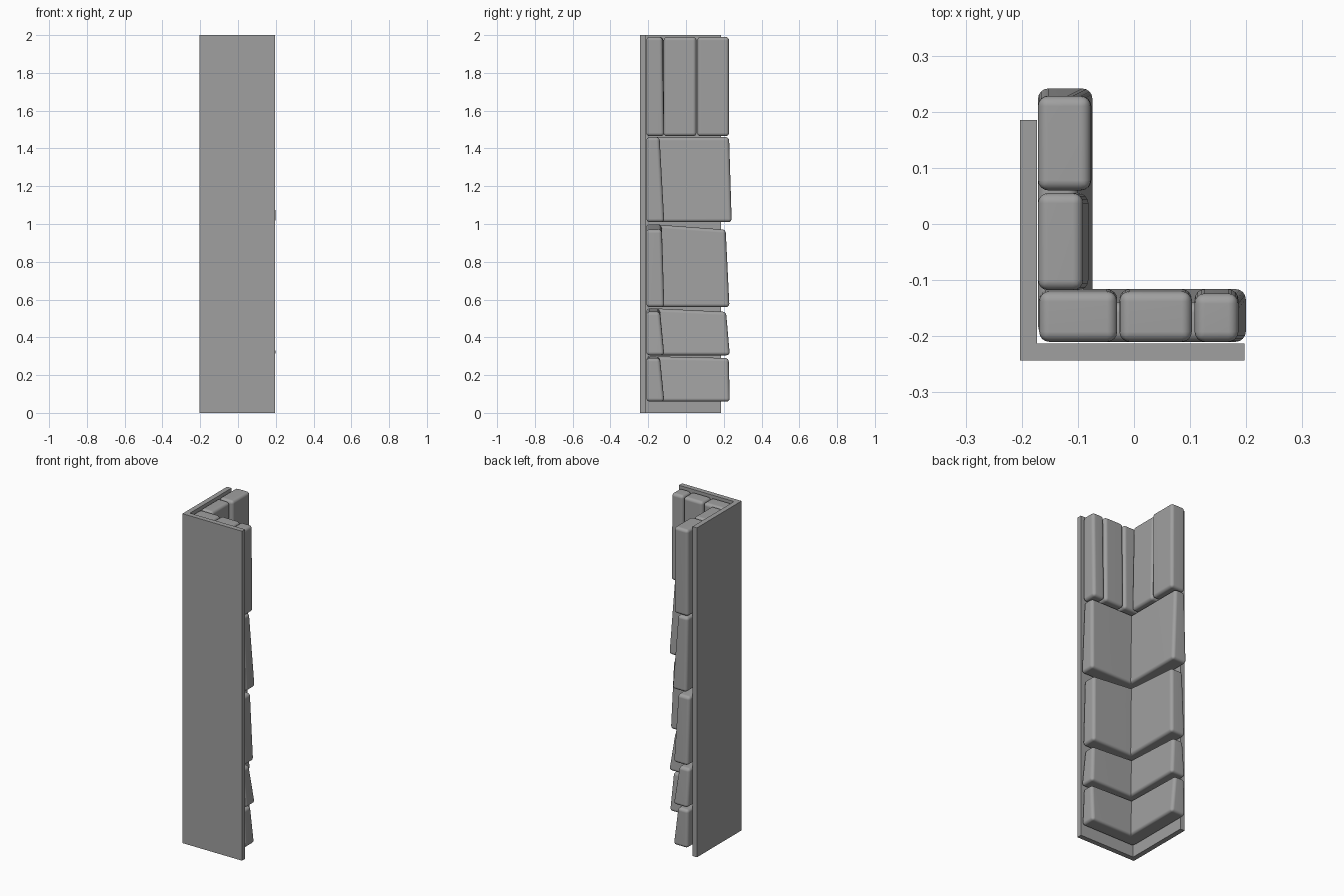
import bpy
import bmesh
from mathutils import Vector

cube = bpy.data.objects.get("Cube")
if cube:
    bpy.data.objects.remove(cube, do_unlink=True)

# One flat grey for the whole model
grey = bpy.data.materials.new("stone grey")
grey.use_nodes = True
grey.diffuse_color = (0.35, 0.35, 0.35, 1)
grey.node_tree.nodes["Principled BSDF"].inputs["Base Color"].default_value = grey.diffuse_color


def make_object(name, bm):
    bmesh.ops.recalc_face_normals(bm, faces=bm.faces)
    mesh = bpy.data.meshes.new(name)
    bm.to_mesh(mesh)
    bm.free()
    mesh.materials.append(grey)
    obj = bpy.data.objects.new(name, mesh)
    bpy.context.collection.objects.link(obj)
    return obj


# Backing: an L-shaped profile raised to full height
def backing():
    bm = bmesh.new()
    outline = [(-0.203, -0.243), (0.197, -0.243), (0.197, -0.213),
               (-0.173, -0.213), (-0.173, 0.185), (-0.203, 0.185)]
    face = bm.faces.new([bm.verts.new((x, y, 0)) for x, y in outline])
    up = bmesh.ops.extrude_face_region(bm, geom=[face])["geom"]
    for v in up:
        if isinstance(v, bmesh.types.BMVert):
            v.co.z = 2
    return make_object("corner_backing", bm)


# Stone: u runs along the wall, depth away from it; low and high are
# (outer end, depth) at the bottom and top edges
def stone(name, wall, u0, z0, z1, low, high, drop=0.0, round_off=0.018):
    bm = bmesh.new()
    rings = []
    for z, (u1, depth) in ((z0, low), (z1, high)):
        ring = []
        end_z = z - drop if z == z1 else z
        for u, d, h in ((u0, 0, z), (u1, 0, end_z), (u1, depth, end_z), (u0, depth, z)):
            if wall == "front":
                co = Vector((u, -0.21 + d, h))
            else:
                co = Vector((-0.171 + d, u, h))
            ring.append(bm.verts.new(co))
        rings.append(ring)
    bm.faces.new(rings[0])
    bm.faces.new(rings[1])
    for i in range(4):
        j = (i + 1) % 4
        bm.faces.new((rings[0][i], rings[0][j], rings[1][j], rings[1][i]))
    obj = make_object(name, bm)
    bevel = obj.modifiers.new("rounded edges", "BEVEL")
    bevel.width = round_off
    bevel.segments = 4
    bevel.limit_method = "NONE"
    for p in obj.data.polygons:
        p.use_smooth = True
    weighted = obj.modifiers.new("flat centres", "WEIGHTED_NORMAL")
    weighted.keep_sharp = True
    return obj


backing()

# Horizontal courses wrapping the inside corner, thicker at their bottoms
courses = [
    (0.06, 0.30, 0.195, 0.185, 0.232, 0.226, 0.072, 0.01),
    (0.305, 0.555, 0.20, 0.175, 0.232, 0.212, 0.072, 0.02),
    (0.56, 1.00, 0.19, 0.178, 0.230, 0.210, 0.082, 0.03),
    (1.01, 1.46, 0.20, 0.180, 0.242, 0.228, 0.070, 0.0),
]
for n, (z0, z1, front_low, front_high, side_low, side_high, thin, drop) in enumerate(courses, 1):
    stone(f"front_course_stone_{n}", "front", -0.169, z0, z1,
          (front_low, 0.095), (front_high, thin), drop)
    stone(f"side_course_stone_{n}", "side", -0.20, z0, z1,
          (side_low, 0.098), (side_high, thin), drop)

# Upright stones along the top
uprights = [
    ("front", -0.169, -0.03, 0.094, 0.09), ("front", -0.026, 0.103, 0.094, 0.09),
    ("front", 0.108, 0.186, 0.094, 0.086),
    ("side", -0.118, 0.055, 0.09, 0.08), ("side", 0.06, 0.228, 0.095, 0.094),
]
for n, (wall, u0, u1, depth_low, depth_high) in enumerate(uprights, 1):
    stone(f"{wall}_upright_stone_{n}", wall, u0, 1.465, 1.99,
          (u1, depth_low), (u1, depth_high))
